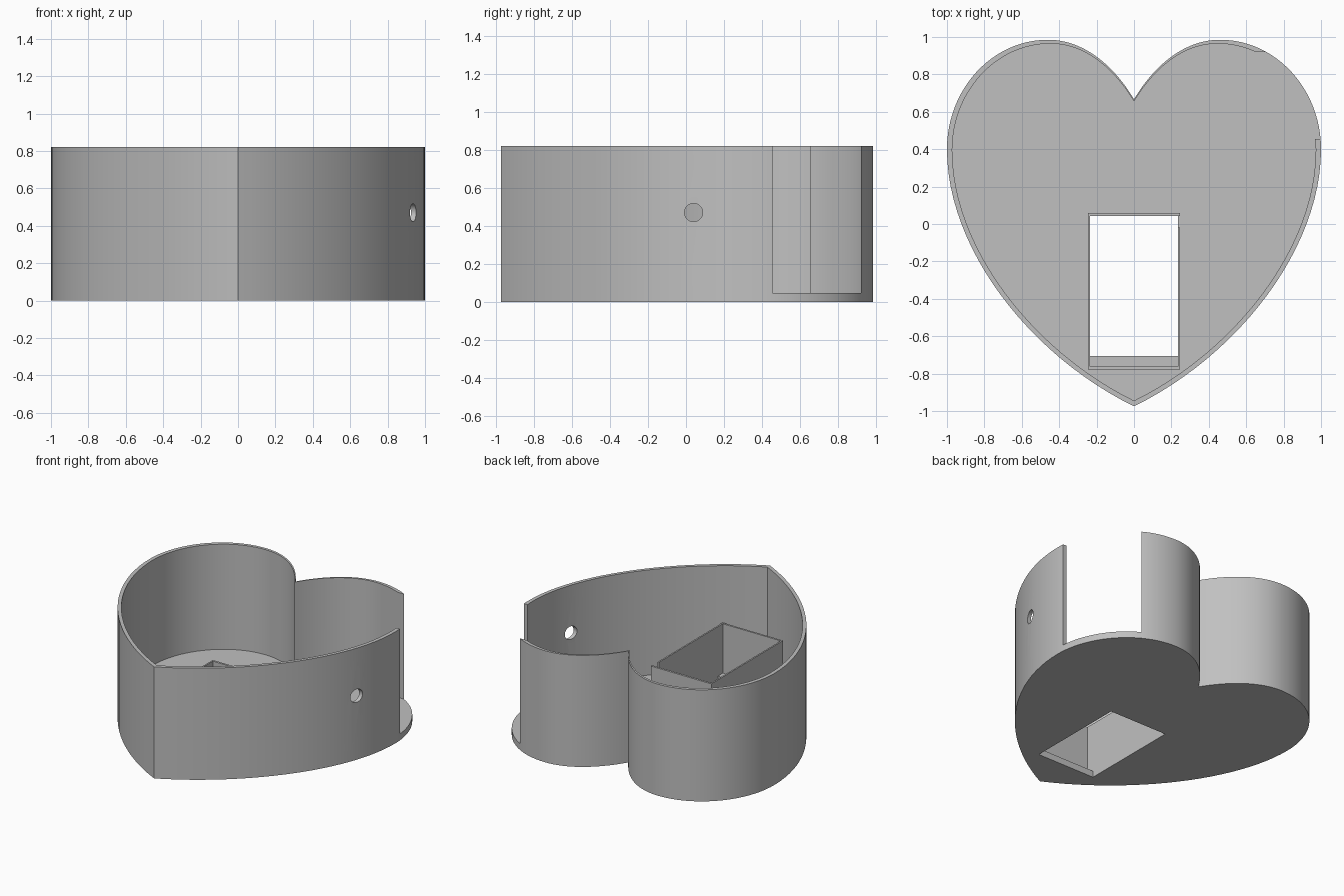
import bpy, bmesh, math
from mathutils import Vector, Matrix
from mathutils.geometry import interpolate_bezier

cube = bpy.data.objects.get("Cube")
if cube:
    bpy.data.objects.remove(cube, do_unlink=True)

HEIGHT, FLOOR, TRAY_TOP = 0.82, 0.047, 0.41

grey = bpy.data.materials.new("plain grey")
grey.use_nodes = True
colour = (0.53, 0.53, 0.53, 1)
grey.diffuse_color = colour
grey.node_tree.nodes["Principled BSDF"].inputs["Base Color"].default_value = colour


def heart_outline():
    """Right half from the notch to the tip, then mirrored."""
    spans = [
        ((0, .667), (.11, .85), (.27, .985), (.46, .985)),
        ((.46, .985), (.76, .985), (1, .72), (1, .4)),
        ((1, .4), (1, -.13), (.56, -.70), (0, -.975)),
    ]
    half = []
    for span in spans:
        half += interpolate_bezier(*[Vector(p) for p in span], 25)[:-1]
    half.append(Vector(spans[-1][-1]))
    return half + [Vector((-p.x, p.y)) for p in reversed(half[1:-1])]


def new_object(name, bm):
    bmesh.ops.recalc_face_normals(bm, faces=bm.faces)
    mesh = bpy.data.meshes.new(name)
    bm.to_mesh(mesh)
    bm.free()
    mesh.materials.append(grey)
    obj = bpy.data.objects.new(name, mesh)
    bpy.context.collection.objects.link(obj)
    return obj


def prism(name, outline, z0, z1):
    bm = bmesh.new()
    base = bm.faces.new([bm.verts.new((p[0], p[1], z0)) for p in outline])
    top = bmesh.ops.extrude_face_region(bm, geom=[base])["geom"]
    verts = [v for v in top if isinstance(v, bmesh.types.BMVert)]
    bmesh.ops.translate(bm, verts=verts, vec=(0, 0, z1 - z0))
    return new_object(name, bm)


def block(name, x0, x1, y0, y1, z0, z1):
    return prism(name, [(x0, y0), (x1, y0), (x1, y1), (x0, y1)], z0, z1)


def cut(target, cutter):
    cutter.hide_render = True
    mod = target.modifiers.new("cut", 'BOOLEAN')
    mod.operation, mod.solver, mod.object = 'DIFFERENCE', 'EXACT', cutter
    bpy.context.view_layer.objects.active = target
    bpy.ops.object.modifier_apply(modifier=mod.name)
    bpy.data.objects.remove(cutter, do_unlink=True)


# Heart-shaped open box: solid body hollowed by a slightly smaller heart
outer = heart_outline()
inner = [Vector((p.x * .972, p.y * .974 + .005)) for p in outer]
body = prism("heart_box", outer, 0, HEIGHT)
cut(body, prism("cavity", inner, FLOOR, 1))

# Wide opening in the side wall
cut(body, block("side_opening", .5, 1.2, .455, .92, FLOOR, 1))

# Rectangular opening in the floor
cut(body, block("floor_opening", -.235, .235, -.706, .043, -.1, .1))

# Round cable hole through the side wall
bm = bmesh.new()
bmesh.ops.create_cone(bm, cap_ends=True, segments=40, radius1=.048, radius2=.048, depth=.5,
                      matrix=Matrix.Translation((.93, .04, .47)) @ Matrix.Rotation(math.pi / 2, 4, 'Y'))
cut(body, new_object("cable_hole", bm))

# Thin-walled tray around the floor opening, with a slot at one back corner
tray = block("inner_tray", -.246, .246, -.777, .058, FLOOR, TRAY_TOP)
cut(tray, block("tray_cavity", -.235, .235, -.763, .043, -.1, 1))
cut(tray, block("tray_slot", .2, .3, -.02, .043, -.1, 1))

# Smooth curves, sharp corners
bpy.ops.object.select_all(action='DESELECT')
body.select_set(True)
bpy.context.view_layer.objects.active = body
bpy.ops.object.shade_smooth_by_angle(angle=math.radians(30))
